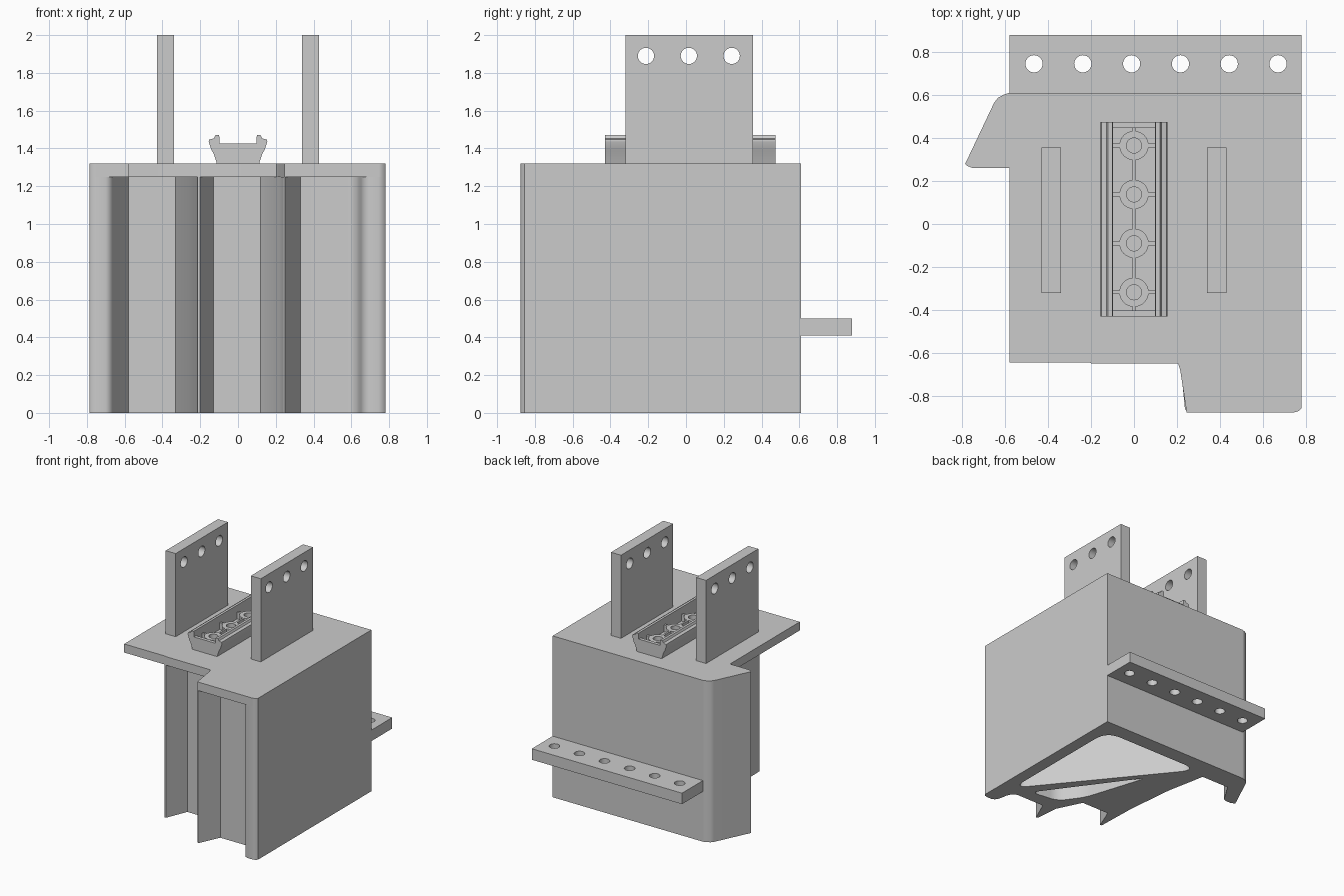
import bpy, bmesh, math
from mathutils import Matrix, Vector

cube = bpy.data.objects.get("Cube")
if cube:
    bpy.data.objects.remove(cube, do_unlink=True)

grey = bpy.data.materials.new("plain grey")
grey.use_nodes = True
COLOUR = (0.6, 0.6, 0.6, 1)
grey.diffuse_color = COLOUR
grey.node_tree.nodes["Principled BSDF"].inputs["Base Color"].default_value = COLOUR

# Profile planes: local (a, b, depth) to world axes
PLAN = Matrix.Identity(4)
SIDE = Matrix(((0, 0, 1, 0), (1, 0, 0, 0), (0, 1, 0, 0), (0, 0, 0, 1)))
FRONT = Matrix(((1, 0, 0, 0), (0, 0, 1, 0), (0, 1, 0, 0), (0, 0, 0, 1)))


def circle(a, b, r, n=32):
    return [(a + r * math.cos(math.tau * i / n), b + r * math.sin(math.tau * i / n))
            for i in range(n)]


def rect(a0, a1, b0, b1):
    return [(a0, b0), (a1, b0), (a1, b1), (a0, b1)]


def rounded(points, cut, steps=8):
    """Replace each corner with a curve that starts `cut` away from it."""
    out = []
    for i, p in enumerate(points):
        p, q, r = Vector(p), Vector(points[i - 1]), Vector(points[(i + 1) % len(points)])
        s, e = p + (q - p).normalized() * cut, p + (r - p).normalized() * cut
        for k in range(steps + 1):
            t = k / steps
            out.append(tuple(s * (1 - t) ** 2 + p * 2 * t * (1 - t) + e * t * t))
    return out


def prism(name, loops, d0, d1, plane=PLAN):
    """Extrude a filled outline; the later loops are holes."""
    curve = bpy.data.curves.new(name, "CURVE")
    curve.dimensions = "2D"
    curve.fill_mode = "BOTH"
    curve.extrude = (d1 - d0) / 2
    for loop in loops:
        spline = curve.splines.new("POLY")
        spline.points.add(len(loop) - 1)
        for point, (a, b) in zip(spline.points, loop):
            point.co = (a, b, 0, 1)
        spline.use_cyclic_u = True
    helper = bpy.data.objects.new(name + "_outline", curve)
    bpy.context.collection.objects.link(helper)
    bpy.context.view_layer.update()
    mesh = bpy.data.meshes.new_from_object(
        helper.evaluated_get(bpy.context.evaluated_depsgraph_get()))
    bpy.data.objects.remove(helper, do_unlink=True)
    bpy.data.curves.remove(curve)
    bm = bmesh.new()
    bm.from_mesh(mesh)
    bmesh.ops.remove_doubles(bm, verts=bm.verts, dist=0.0002)
    bmesh.ops.transform(bm, verts=bm.verts,
                        matrix=plane @ Matrix.Translation((0, 0, (d0 + d1) / 2)))
    bmesh.ops.recalc_face_normals(bm, faces=bm.faces)
    bm.to_mesh(mesh)
    bm.free()
    mesh.name = name
    mesh.materials.clear()
    mesh.materials.append(grey)
    obj = bpy.data.objects.new(name, mesh)
    bpy.context.collection.objects.link(obj)
    bpy.ops.object.select_all(action="DESELECT")
    obj.select_set(True)
    bpy.context.view_layer.objects.active = obj
    bpy.ops.object.shade_smooth_by_angle(angle=math.radians(35))
    weighted = obj.modifiers.new("flat_large_faces", "WEIGHTED_NORMAL")
    weighted.keep_sharp = True
    return obj


# Hollow body with slots along the front, and its cover plate
outer = [(.745, -.876), (.766, -.87), (.78, -.855), (.78, .61), (-.58, .61),
         (-.605, .602), (-.632, .587), (-.65, .565), (-.785, .28), (-.775, .27),
         (-.75, .26)]
slots = [(-.7, .26), (-.68, .268), (-.665, .285), (-.655, .31), (-.58, .43), (-.33, .43),
         (-.265, .1), (-.225, -.3), (-.215, -.643), (-.2, -.643),
         (-.13, -.47), (.12, -.47), (.218, -.67), (.237, -.86), (.25, -.876),
         (.33, -.7), (.58, -.7), (.605, -.707), (.627, -.727), (.641, -.76),
         (.652, -.82), (.66, -.847), (.675, -.866), (.7, -.876)]
main_cavity = rounded([(.68, .485), (-.23, .485), (.68, -.64)], .14)
small_cavity = rounded([(-.01, .14), (.16, -.39), (.29, -.57), (.53, -.6)], .07)
prism("slotted_body", [outer + slots, main_cavity, small_cavity], 0, 1.25)
cover_front = [(-.58, .26), (-.58, -.643), (-.21, -.643), (-.2, -.648),
               (.205, -.648), (.215, -.68), (.245, -.876)]
prism("cover_plate", [outer + cover_front], 1.25, 1.32)

# Drilled flange across the back
holes = [circle(-.465 + .227 * i, .745, .04) for i in range(6)]
prism("back_flange", [rect(-.58, .78, .61, .88)] + holes, .41, .5)

# Two upright lugs with holes
for side, x0 in (("left", .34), ("right", -.43)):
    holes = [circle(y, 1.89, .043) for y in (-.212, .015, .242)]
    prism(side + "_lug", [rect(-.32, .355, 1.32, 2)] + holes, x0, x0 + .09, SIDE)

# Flared tray: channel section, end walls, ribs and rings
half = [(.112, 1.32), (.13, 1.375), (.14, 1.39), (.155, 1.435), (.152, 1.447),
        (.128, 1.453), (.12, 1.47), (.1, 1.47), (.097, 1.44), (.097, 1.36)]
prism("tray_channel", [half + [(-x, z) for x, z in reversed(half)]], -.43, .475, FRONT)
for end, y in (("front", -.43), ("back", .447)):
    prism(end + "_tray_wall", [rect(-.097, .097, 1.355, 1.425)], y, y + .028, FRONT)
centres = [.365 - .2275 * i for i in range(4)]
edges = [.447] + [c + s * .066 for c in centres for s in (1, -1)] + [-.402]
for i in range(5):
    prism("tray_spine", [rect(-.007, .007, edges[2 * i + 1], edges[2 * i])], 1.355, 1.415)
for y in centres:
    prism("tray_ring", [circle(0, y, .068), circle(0, y, .035)], 1.355, 1.415)
    for x0, x1 in ((-.098, -.064), (.064, .098)):
        prism("tray_cross_rib", [rect(x0, x1, y - .009, y + .009)], 1.355, 1.415)
